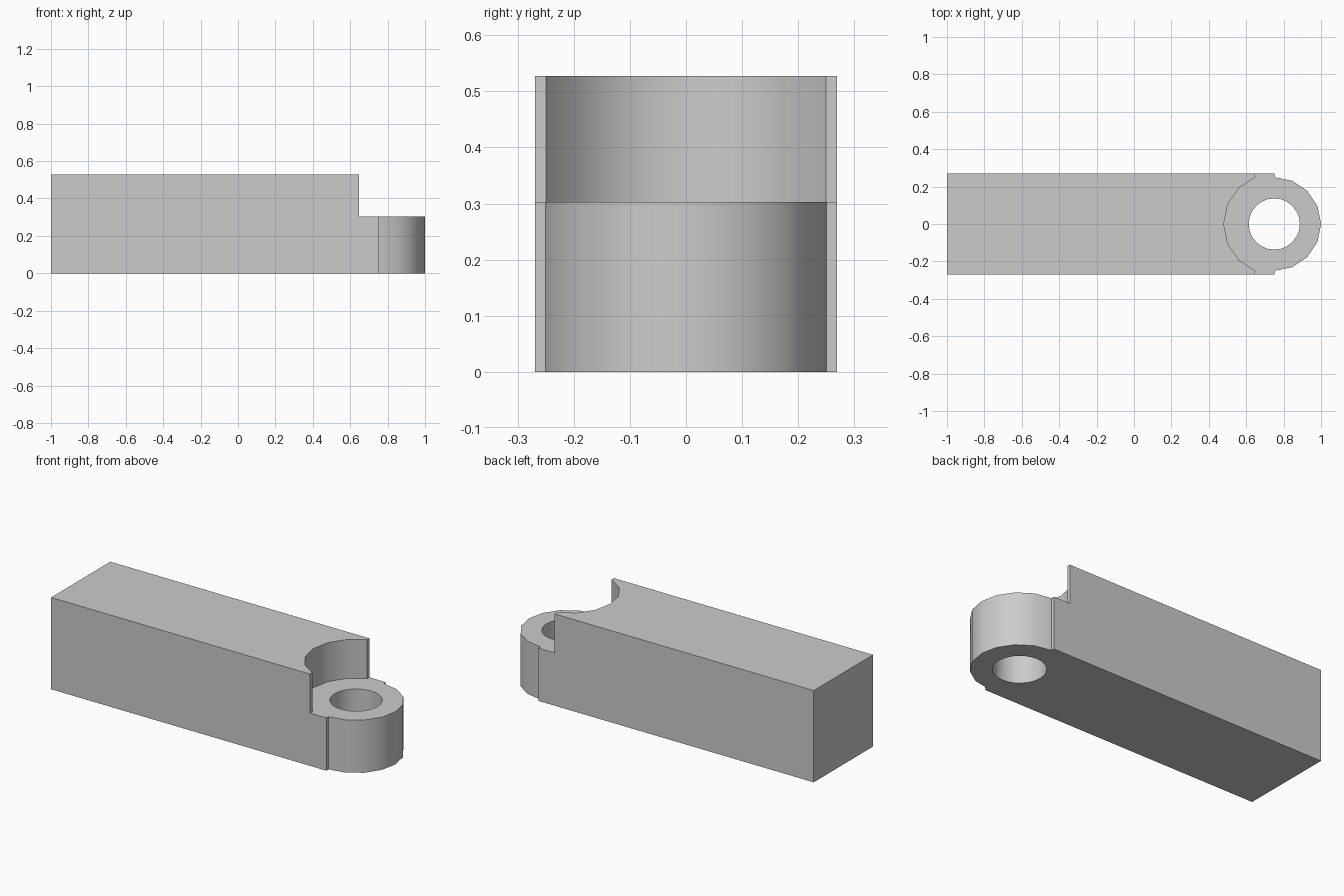
import bpy
import bmesh
from math import cos, sin, pi, radians

if "Cube" in bpy.data.objects:
    bpy.data.objects.remove(bpy.data.objects["Cube"], do_unlink=True)

PIVOT_X = 0.75
HALF_WIDTH = 0.269
HEIGHT = 0.527
LUG_HEIGHT = 0.303

grey = bpy.data.materials.new("plain grey")
grey.use_nodes = True
colour = (0.6, 0.6, 0.6, 1)
grey.diffuse_color = colour
grey.node_tree.nodes["Principled BSDF"].inputs["Base Color"].default_value = colour


def arc(radius, start, end, steps):
    """Points around the pivot, angles in degrees."""
    angles = [radians(start + (end - start) * i / steps) for i in range(steps + 1)]
    return [(PIVOT_X + radius * cos(a), radius * sin(a)) for a in angles]


def prism(name, outline, bottom, top):
    """Extrude a flat outline straight up."""
    bm = bmesh.new()
    base = bm.faces.new([bm.verts.new((x, y, bottom)) for x, y in outline])
    side = bmesh.ops.extrude_face_region(bm, geom=[base])["geom"]
    verts = [v for v in side if isinstance(v, bmesh.types.BMVert)]
    bmesh.ops.translate(bm, verts=verts, vec=(0, 0, top - bottom))
    bmesh.ops.recalc_face_normals(bm, faces=bm.faces)
    mesh = bpy.data.meshes.new(name)
    bm.to_mesh(mesh)
    bm.free()
    mesh.materials.append(grey)
    obj = bpy.data.objects.new(name, mesh)
    bpy.context.collection.objects.link(obj)
    return obj


# Long bar with a rounded lug at one end
w = HALF_WIDTH
bar_outline = [(-1, -w), (PIVOT_X, -w)] + arc(0.25, -90, 90, 8) + [(PIVOT_X, w), (-1, w)]
bar = prism("hinge_bar", bar_outline, 0, HEIGHT)

# Clearance above the lug, with a rounded back
back = arc(0.27, 112.5, 247.5, 6)
step_x, step_y = back[0]
far_x, far_y = 1.2, 0.4
recess_outline = [(far_x, far_y), (step_x, far_y)] + back + [(step_x, -far_y), (far_x, -far_y)]
recess = prism("recess_cutter", recess_outline, LUG_HEIGHT, HEIGHT + 0.2)

# Pin hole through the lug
hole = prism("pin_hole_cutter", arc(0.137, 0, 345, 23), -0.2, HEIGHT + 0.4)

bpy.ops.object.select_all(action="DESELECT")
bar.select_set(True)
bpy.context.view_layer.objects.active = bar
for cutter in (recess, hole):
    cut = bar.modifiers.new(cutter.name, "BOOLEAN")
    cut.operation = "DIFFERENCE"
    cut.solver = "EXACT"
    cut.object = cutter
    bpy.ops.object.modifier_apply(modifier=cut.name)
    bpy.data.objects.remove(cutter, do_unlink=True)

bpy.ops.object.shade_smooth_by_angle(angle=radians(30))
